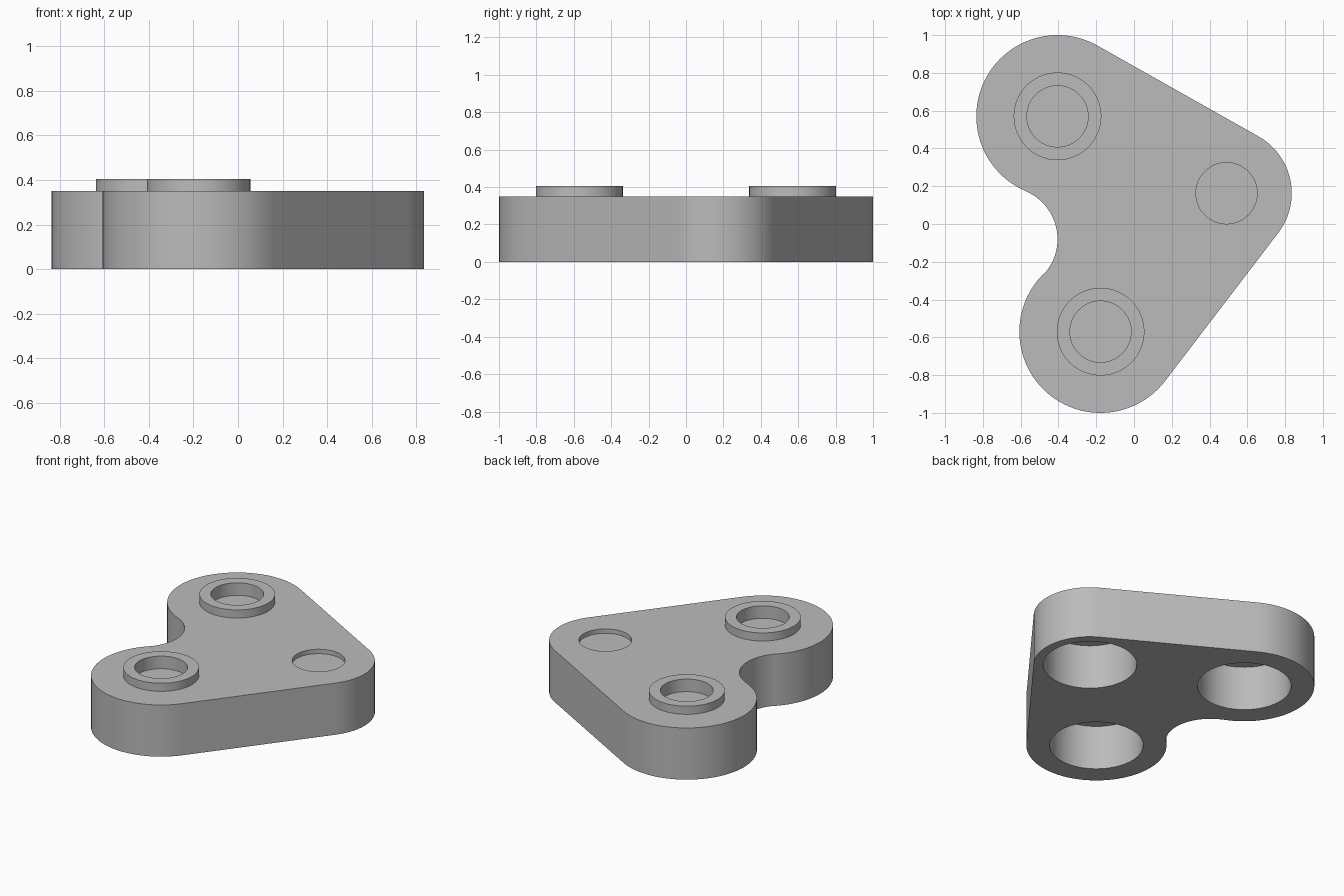
import bpy, bmesh, math
from mathutils import Vector

cube = bpy.data.objects.get("Cube")
if cube:
    bpy.data.objects.remove(cube, do_unlink=True)

# Main dimensions
BACK, FRONT, SIDE = Vector((-0.405, 0.57)), Vector((-0.177, -0.57)), Vector((0.49, 0.163))
NOTCH = Vector((-0.68, -0.08))
LOBE_R, SIDE_R, NOTCH_R = 0.43, 0.345, 0.275
PLATE_TOP, BOSS_TOP, FLOOR, CEILING = 0.35, 0.405, 0.32, 0.30
HOLE_R, BOSS_R, BORE_R = 0.162, 0.232, 0.287
SEGMENTS = 96

grey = bpy.data.materials.new("plain grey")
grey.use_nodes = True
colour = (0.5, 0.5, 0.5, 1)
grey.diffuse_color = colour
grey.node_tree.nodes["Principled BSDF"].inputs["Base Color"].default_value = colour


def make_object(name, bm):
    bmesh.ops.recalc_face_normals(bm, faces=bm.faces)
    mesh = bpy.data.meshes.new(name)
    bm.to_mesh(mesh)
    bm.free()
    mesh.materials.append(grey)
    obj = bpy.data.objects.new(name, mesh)
    bpy.context.collection.objects.link(obj)
    return obj


def select_only(obj):
    bpy.ops.object.select_all(action='DESELECT')
    obj.select_set(True)
    bpy.context.view_layer.objects.active = obj


def smooth(obj):
    select_only(obj)
    bpy.ops.object.shade_smooth_by_angle(angle=math.radians(30))


def prism(name, points, bottom, top):
    bm = bmesh.new()
    face = bm.faces.new([bm.verts.new((p.x, p.y, bottom)) for p in points])
    new = bmesh.ops.extrude_face_region(bm, geom=[face])["geom"]
    verts = [v for v in new if isinstance(v, bmesh.types.BMVert)]
    bmesh.ops.translate(bm, verts=verts, vec=(0, 0, top - bottom))
    return make_object(name, bm)


def arc(centre, radius, start, end, turn=1):
    sweep = ((end - start) * turn) % math.tau
    steps = max(2, math.ceil(sweep / math.tau * SEGMENTS))
    angles = [start + turn * sweep * i / steps for i in range(steps + 1)]
    return [centre + radius * Vector((math.cos(a), math.sin(a))) for a in angles]


def circle(centre, radius):
    return arc(centre, radius, 0, math.tau - math.tau / SEGMENTS)


def heading(a, b):
    return math.atan2(b.y - a.y, b.x - a.x)


def tangent(a, ra, b, rb):
    return heading(a, b) - math.acos((ra - rb) / (b - a).length)


# Plate outline: three rounded lobes, two straight sides and a round notch
front_side = tangent(FRONT, LOBE_R, SIDE, SIDE_R)
side_back = tangent(SIDE, SIDE_R, BACK, LOBE_R)
outline = arc(FRONT, LOBE_R, heading(FRONT, NOTCH), front_side)
outline += arc(SIDE, SIDE_R, front_side, side_back)
outline += arc(BACK, LOBE_R, side_back, heading(BACK, NOTCH))
outline += arc(NOTCH, NOTCH_R, heading(NOTCH, BACK), heading(NOTCH, FRONT), -1)[1:-1]
plate = prism("plate", outline, 0, PLATE_TOP)

# Wide bores below and shallow recesses above, each closed by a thin web
for centre in (BACK, FRONT, SIDE):
    for radius, low, high in ((BORE_R, -0.1, CEILING), (HOLE_R, FLOOR, 0.5)):
        cutter = prism("hole_cutter", circle(centre, radius), low, high)
        cutter.hide_render = True
        cut = plate.modifiers.new("hole", 'BOOLEAN')
        cut.operation = 'DIFFERENCE'
        cut.solver = 'EXACT'
        cut.object = cutter
        select_only(plate)
        bpy.ops.object.modifier_apply(modifier=cut.name)
        bpy.data.objects.remove(cutter, do_unlink=True)
smooth(plate)

# Raised collars around two of the recesses
for name, centre in (("back_collar", BACK), ("front_collar", FRONT)):
    bm = bmesh.new()
    rings = []
    for radius, z in ((BOSS_R, PLATE_TOP), (BOSS_R, BOSS_TOP),
                      (HOLE_R, BOSS_TOP), (HOLE_R, PLATE_TOP)):
        rings.append([bm.verts.new((p.x, p.y, z)) for p in circle(centre, radius)])
    for low, high in zip(rings, rings[1:] + rings[:1]):
        for i in range(SEGMENTS):
            j = (i + 1) % SEGMENTS
            bm.faces.new((low[i], low[j], high[j], high[i]))
    smooth(make_object(name, bm))
